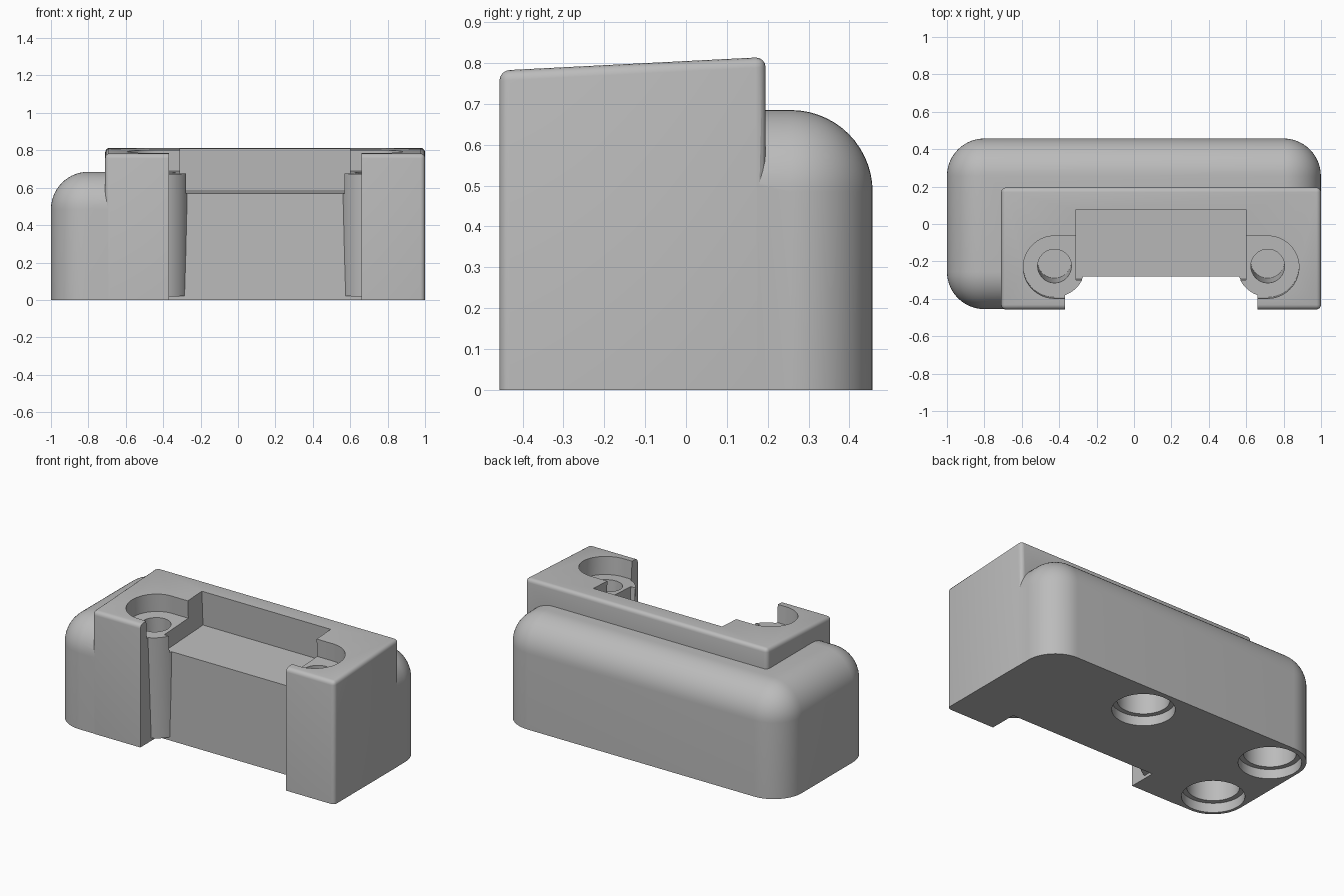
import bpy, bmesh, math
from mathutils import Matrix, Vector

if "Cube" in bpy.data.objects:
    bpy.data.objects.remove(bpy.data.objects["Cube"], do_unlink=True)

TILT = math.radians(2.9)     # slope of the raised top
MID = 0.145                  # mirror plane of the mount
HALF_FRONT, HALF_RECESS, HALF_SCREW = 0.515, 0.455, 0.57
SCREW_Y, SEAT_Z = -0.225, 0.68

grey = bpy.data.materials.new("plain_grey")
grey.use_nodes = True
grey.diffuse_color = (0.5, 0.5, 0.5, 1)
grey.node_tree.nodes["Principled BSDF"].inputs["Base Color"].default_value = (0.5, 0.5, 0.5, 1)


def finish(name, bm, pivot=(0, 0, 0), tilt=0.0):
    """Turn a bmesh into an object, leaned back about its pivot."""
    bm.transform(Matrix.Translation(pivot) @ Matrix.Rotation(tilt, 4, 'X'))
    bmesh.ops.recalc_face_normals(bm, faces=bm.faces)
    mesh = bpy.data.meshes.new(name)
    bm.to_mesh(mesh)
    bm.free()
    mesh.materials.append(grey)
    ob = bpy.data.objects.new(name, mesh)
    bpy.context.collection.objects.link(ob)
    return ob


def box_mesh(lo, hi):
    bm = bmesh.new()
    lo, hi = Vector(lo), Vector(hi)
    bmesh.ops.create_cube(bm, size=1)
    for v in bm.verts:
        v.co = (lo + hi) / 2 + v.co * (hi - lo)
    return bm


def round_edges(bm, radius, segments):
    """Round every edge except those around the bottom."""
    low = min(v.co.z for v in bm.verts) + 0.01
    edges = [e for e in bm.edges if max(v.co.z for v in e.verts) > low]
    bmesh.ops.bevel(bm, geom=edges, offset=radius, segments=segments,
                    profile=0.5, affect='EDGES')


def box(name, lo, hi, **kw):
    return finish(name, box_mesh(lo, hi), **kw)


def cylinder(name, radius, z0, z1, **kw):
    bm = bmesh.new()
    bmesh.ops.create_cone(bm, cap_ends=True, segments=64, radius1=radius,
                          radius2=radius, depth=z1 - z0)
    bmesh.ops.translate(bm, vec=(0, 0, (z0 + z1) / 2), verts=bm.verts)
    return finish(name, bm, **kw)


def combine(target, tool, operation):
    tool.hide_render = True
    mod = target.modifiers.new(operation.lower(), 'BOOLEAN')
    mod.operation, mod.solver, mod.object = operation, 'EXACT', tool
    bpy.context.view_layer.objects.active = target
    bpy.ops.object.modifier_apply(modifier=mod.name)
    bpy.data.objects.remove(tool, do_unlink=True)


# Soft-cornered main body, trimmed flat at the base later
bm = box_mesh((-1, -0.455, -0.1), (0.999, 0.457, 0.685))
round_edges(bm, 0.2, 14)
body = finish("housing", bm)

# Raised block with a sloping top
bm = box_mesh((-0.71, -0.457, -0.12), (1, 0.195, 0.8))
for v in bm.verts:
    if v.co.z > 0:
        v.co.z = 0.805 + math.tan(TILT) * v.co.y
        v.co.z -= 0
round_edges(bm, 0.025, 4)
combine(body, finish("raised_block", bm), 'UNION')

# Wide notch through the front
combine(body, box("front_notch", (MID - HALF_FRONT, -0.6, -0.3),
                  (MID + HALF_FRONT, -0.28, 1)), 'DIFFERENCE')

# Leaning screw bosses
for side in (-1, 1):
    pivot = (MID + side * HALF_SCREW, SCREW_Y, SEAT_Z)
    combine(body, cylinder("screw_boss", 0.165, -0.655, 0.05,
                           pivot=pivot, tilt=TILT), 'UNION')

# Recess in the top
combine(body, box("top_recess", (MID - HALF_RECESS, -0.015, 0),
                  (MID + HALF_RECESS, 0.37, 0.5),
                  pivot=(0, -0.28, 0.57), tilt=TILT), 'DIFFERENCE')

# Screw seats opening into the recess, with blind screw holes
for side in (-1, 1):
    place = dict(pivot=(MID + side * HALF_SCREW, SCREW_Y, SEAT_Z), tilt=TILT)
    ends = sorted((0, -side * 0.2))
    combine(body, cylinder("screw_seat", 0.167, 0, 0.4, **place), 'DIFFERENCE')
    combine(body, box("seat_opening", (ends[0], -0.167, 0),
                      (ends[1], 0.167, 0.4), **place), 'DIFFERENCE')
    combine(body, cylinder("screw_hole", 0.09, -0.5, 0.2, **place), 'DIFFERENCE')

# Flat base
combine(body, box("base_trim", (-2, -2, -1), (2, 2, 0)), 'DIFFERENCE')

# Stepped sockets underneath
for x, y in ((-0.8, 0.245), (-0.8, -0.255), (0.135, 0.245)):
    for radius, depth in ((0.18, 0.06), (0.15, 0.4)):
        combine(body, cylinder("socket", radius, -0.2, depth,
                               pivot=(x, y, 0)), 'DIFFERENCE')

bpy.ops.object.select_all(action='DESELECT')
body.select_set(True)
bpy.context.view_layer.objects.active = body
bpy.ops.object.shade_smooth_by_angle(angle=math.radians(30))
